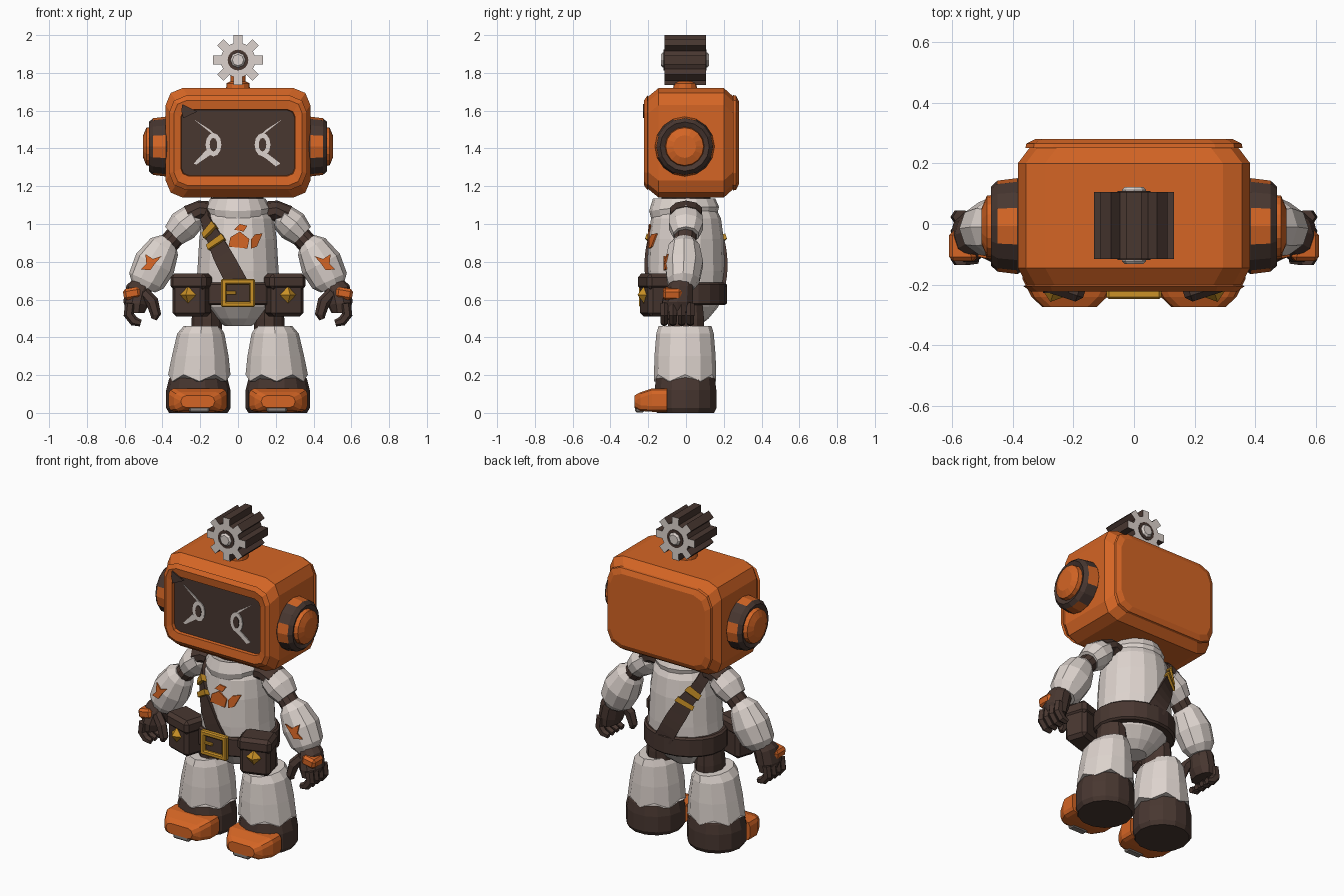
import bpy, bmesh
from math import sin, cos, pi, radians, sqrt
from mathutils import Vector, Matrix

if "Cube" in bpy.data.objects:
    bpy.data.objects.remove(bpy.data.objects["Cube"])


def material(name, r, g, b):
    m = bpy.data.materials.new(name)
    m.use_nodes = True
    m.diffuse_color = (r, g, b, 1)
    m.node_tree.nodes["Principled BSDF"].inputs["Base Color"].default_value = (r, g, b, 1)
    return m


ORANGE = material("orange paint", .66, .13, .018)
DARK = material("dark brown", .065, .038, .03)
WHITE = material("warm white", .72, .65, .61)
GOLD = material("gold", .6, .29, .02)
GREY = material("worn grey", .25, .22, .2)


def finish(name, bm, mats, mirror="", rule=None):
    bmesh.ops.recalc_face_normals(bm, faces=bm.faces)
    if rule:
        for f in bm.faces:
            f.material_index = rule(f)
    me = bpy.data.meshes.new(name)
    bm.to_mesh(me)
    bm.free()
    ob = bpy.data.objects.new(name, me)
    bpy.context.collection.objects.link(ob)
    for m in mats if isinstance(mats, list) else [mats]:
        me.materials.append(m)
    if mirror:
        mod = ob.modifiers.new("Mirror", "MIRROR")
        mod.use_axis = [a in mirror for a in "xyz"]
    return ob


def loft(name, rings, mats, mirror="", rule=None):
    """Skin a list of equal point rings and cap both ends."""
    bm = bmesh.new()
    rows = [[bm.verts.new(p) for p in r] for r in rings]
    for a, b in zip(rows, rows[1:]):
        for i in range(len(a)):
            j = (i + 1) % len(a)
            bm.faces.new((a[i], a[j], b[j], b[i]))
    bm.faces.new(rows[0])
    bm.faces.new(rows[-1])
    return finish(name, bm, mats, mirror, rule)


def oval(cx, cy, z, rx, ry, n=16):
    return [Vector((cx + rx * cos(2 * pi * i / n), cy + ry * sin(2 * pi * i / n), z)) for i in range(n)]


def disc(x, y, z, r, axis, n=16):
    pts = [(r * cos(2 * pi * i / n), r * sin(2 * pi * i / n)) for i in range(n)]
    return [Vector((x, y + a, z + b) if axis == "x" else (x + a, y, z + b)) for a, b in pts]


def rrect(y, hx, hz, c, cx=0, cz=1.43):
    """Rounded rectangle ring facing along y."""
    pts = []
    for k, (sx, sz) in enumerate(((1, 1), (-1, 1), (-1, -1), (1, -1))):
        for a in (0, 45, 90):
            t = radians(a + 90 * k)
            pts.append(Vector((cx + sx * (hx - c) + c * cos(t), y, cz + sz * (hz - c) + c * sin(t))))
    return pts


def limb(name, path, mat, n=10):
    """Mirrored tube through (x, y, z, in-plane radius, depth radius)."""
    rings = []
    for i, (x, y, z, ru, rv) in enumerate(path):
        a, b = path[max(i - 1, 0)], path[min(i + 1, len(path) - 1)]
        d = Vector((b[0] - a[0], 0, b[2] - a[2])).normalized()
        u = Vector((-d.z, 0, d.x))
        rings.append([Vector((x, y, z)) + u * ru * cos(2 * pi * k / n) + Vector((0, rv * sin(2 * pi * k / n), 0))
                      for k in range(n)])
    return loft(name, rings, mat, "x")


def box(name, c, size, mat, bevel=.01, turn=0, tilt=0, mirror=""):
    bm = bmesh.new()
    bmesh.ops.create_cube(bm, size=1, matrix=Matrix.Translation(c) @ Matrix.Rotation(radians(turn), 4, "Z")
                          @ Matrix.Rotation(radians(tilt), 4, "Y") @ Matrix.Diagonal((*size, 1)))
    if bevel:
        bmesh.ops.bevel(bm, geom=bm.edges[:], offset=bevel, segments=1, affect="EDGES")
    return finish(name, bm, mat, mirror)


def plate(name, outline, surface, mat, mirror=""):
    """Thin patch laid on a surface given as y = surface(x, z)."""
    rings = [[Vector((x, surface(x, z) - t, z)) for x, z in outline] for t in (0, .008)]
    return loft(name, rings, mat, mirror)


def interp(table, z):
    for a, b in zip(table, table[1:]):
        if z <= b[0]:
            t = max(0, (z - a[0]) / (b[0] - a[0]))
            return [p + (q - p) * t for p, q in zip(a, b)][1:]
    return table[-1][1:]


# Torso, neck and collar
TORSO = [(.46, .07, .07), (.5, .13, .12), (.56, .19, .17), (.64, .225, .2), (.75, .215, .205),
         (.92, .205, .2), (1.03, .19, .185), (1.1, .15, .15), (1.13, .12, .12)]
loft("torso", [oval(0, 0, *r) for r in TORSO], WHITE)
loft("neck", [oval(0, 0, z, .135, .13) for z in (1.08, 1.17)], DARK)
collar = [oval(0, -.01, z, rx, ry) for z, rx, ry in
          ((1.05, .165, .175), (1.09, .175, .185), (1.135, .145, .165), (1.125, .12, .13))]
for p in collar[0] + collar[1]:
    p.z += .12 * min(0, p.y + .02)
loft("collar", collar, WHITE)


def chest(x, z):
    rx, ry = interp(TORSO, z)
    return -ry * sqrt(max(0, 1 - (x / rx) ** 2))


for i, shape in enumerate((
        [(-.05, .88), (.05, .87), (.06, .92), (.01, .96), (-.04, .93)],
        [(.07, .87), (.1, .88), (.13, .95), (.09, .945), (.07, .92)],
        [(-.02, .97), (.01, 1.0), (.05, .99), (.03, .96)])):
    plate(f"chest_paint_{i + 1}", shape, chest, ORANGE)

# Shoulder strap wraps front and back from the right shoulder
PATH = [(.66, -87), (.8, -107), (.92, -126), (1.03, -153), (1.09, -180)]


def band(name, z0, z1, lift, width, mat, steps):
    rings = []
    for i in range(steps + 1):
        z = z0 + (z1 - z0) * i / steps
        t = radians(interp(PATH, z)[0])
        f = (t + pi) / (pi / 2)
        ring = []
        for side, off in ((-1, -.01), (1, -.01), (1, lift), (-1, lift)):
            a, h = t + side * .22 * width * min(1, f * 1.3), z + side * width * (.035 - .015 * f)
            rx, ry = interp(TORSO, h)
            ring.append(Vector(((rx + off) * cos(a), min(0, (ry + off) * sin(a)), h + off * (1 - f))))
        rings.append(ring)
    return loft(name, rings, mat, "y")


band("shoulder_strap", .66, 1.09, .016, 1, DARK, 10)
for i, z in enumerate((.885, .945)):
    band(f"strap_buckle_{i + 1}", z, z + .025, .028, 1.15, GOLD, 1)

# Belt, buckle and pouches
loft("belt", [oval(0, 0, z, rx, ry, 20) for z, rx, ry in
              ((.57, .235, .205), (.58, .247, .216), (.68, .247, .216), (.69, .235, .205))], DARK)
box("buckle_back", (0, -.215, .635), (.15, .03, .13), DARK, .005)
for s in (-1, 1):
    box("buckle_side", (s * .075, -.23, .635), (.03, .035, .15), GOLD, .007)
    box("buckle_bar", (0, -.23, .635 + s * .06), (.16, .035, .03), GOLD, .007)
box("buckle_prong", (-.04, -.232, .635), (.06, .02, .018), GOLD, .004)
turn = 18
box("pouches", (.245, -.155, .61), (.18, .14, .2), DARK, .02, turn, mirror="x")
box("pouch_flaps", (.245, -.157, .695), (.2, .155, .085), DARK, .02, turn, mirror="x")
bm = bmesh.new()
bmesh.ops.create_cone(bm, cap_ends=True, segments=4, radius1=.045, radius2=0, depth=.035,
                      matrix=Matrix.Translation((.27, -.24, .625)) @ Matrix.Rotation(radians(turn), 4, "Z")
                      @ Matrix.Rotation(pi / 2, 4, "X"))
finish("pouch_studs", bm, GOLD, "x")

# Arms
limb("shoulder_joints", [(.15, 0, 1.06, .06, .08), (.2, 0, 1.07, .055, .09), (.26, 0, 1.04, .06, .085)], DARK)
limb("upper_arms", [(.2, 0, 1.04, .05, .06), (.235, 0, 1.035, .075, .09), (.29, 0, .99, .085, .095),
                    (.34, 0, .94, .065, .07)], WHITE)
limb("elbows", [(.31, 0, .96, .055, .06), (.4, -.01, .86, .055, .06)], DARK)
limb("forearms", [(.365, -.01, .91, .05, .06), (.39, -.01, .88, .085, .085), (.44, -.01, .79, .112, .105),
                  (.485, -.015, .7, .1, .09), (.5, -.02, .66, .065, .065)], WHITE)


def forearm_front(x, z):
    d = (x - .44) * .9 + (z - .79) * .44
    return -.012 - .1 * sqrt(max(0, 1 - (d / .112) ** 2))


plate("forearm_paint", [(.405, .83), (.45, .815), (.49, .84), (.485, .79), (.515, .76), (.465, .755), (.44, .79)],
      forearm_front, ORANGE, "x")

# Gloved hands
limb("palms", [(.495, -.02, .7, .05, .055), (.525, -.035, .65, .07, .075), (.54, -.045, .58, .068, .085),
               (.54, -.045, .53, .045, .08)], DARK)
for i in range(4):
    y = -.115 + i * .046
    limb(f"finger_{i + 1}", [(.57, y, .58, .028, .024), (.578, y, .52, .028, .024), (.55, y, .485, .026, .023),
                             (.515, y, .475, .018, .018)], DARK, 6)
limb("thumbs", [(.5, -.08, .64, .03, .03), (.455, -.1, .59, .034, .03), (.435, -.105, .52, .028, .026),
                (.445, -.105, .495, .015, .015)], DARK, 6)
box("knuckle_guards", (.562, -.072, .632), (.09, .1, .06), ORANGE, .014, tilt=10, mirror="x")

# Legs, boots and toe caps
loft("hips", [oval(.165, 0, z, r, r + .02, 10) for z, r in ((.4, .08), (.5, .08), (.6, .07))], DARK, "x")
legs = [oval(cx, -.005, z, rx, ry, 12) for z, cx, rx, ry in
        ((.185, .205, .165, .165), (.3, .2, .15, .162), (.42, .197, .125, .152), (.46, .192, .095, .14))]
for i, p in enumerate(legs[0]):
    p.z += .018 * (-1) ** i
loft("trouser_legs", legs, WHITE, "x")
loft("boots", [oval(.21, -.003, z, rx, ry, 14) for z, rx, ry in
               ((0, .155, .155), (.025, .17, .168), (.12, .17, .168), (.18, .155, .16), (.22, .13, .13))], DARK, "x")
loft("toe_caps", [rrect(y, hx, hz, .03, .213, cz) for y, hx, hz, cz in
                  ((-.1, .155, .062, .068), (-.18, .155, .062, .068), (-.24, .125, .05, .06), (-.273, .09, .032, .06))],
     ORANGE, "x")
box("toe_scuffs", (.205, -.245, .025), (.11, .05, .044), GREY, .008, mirror="x")

# Head shell with a recessed opening and a raised back panel
loft("head", [rrect(*r) for r in (
    (-.19, .3, .173, .04), (-.215, .303, .176, .04), (-.222, .34, .225, .07), (-.205, .365, .25, .09),
    (-.2, .352, .245, .09), (-.145, .383, .29, .09), (.2, .383, .29, .09), (.25, .345, .245, .09),
    (.25, .358, .252, .09), (.265, .355, .25, .09), (.28, .325, .22, .08))], ORANGE)
loft("face_screen", [rrect(y, .3, .173, .04) for y in (-.185, -.196)], DARK)
plate("screen_chip", [(-.3, 1.6), (-.295, 1.635), (-.215, 1.595), (-.29, 1.56)], lambda x, z: -.22, DARK)


# Eyes and lashes
def oval_plate(name, cx, rx, rz, y, mat):
    pts = [(cx + rx * cos(i * pi / 6), 1.42 + rz * sin(i * pi / 6)) for i in range(12)]
    plate(name, pts, lambda x, z: y, mat)


for s, side in ((1, "left"), (-1, "right")):
    oval_plate(side + "_eye", s * .13, .042, .062, -.194, WHITE)
    oval_plate(side + "_pupil", s * .13, .02, .036, -.198, DARK)
    plate(side + "_brow", [(s * x, z) for x, z in ((.235, 1.555), (.15, 1.5), (.1, 1.455), (.135, 1.475))],
          lambda x, z: -.194, WHITE)
plate("left_eye_tail", [(.11, 1.37), (.16, 1.37), (.225, 1.32), (.2, 1.305), (.15, 1.345)],
      lambda x, z: -.194, WHITE)
plate("right_eye_tail", [(-.14, 1.37), (-.17, 1.39), (-.235, 1.32), (-.22, 1.315)],
      lambda x, z: -.194, WHITE)


# Ear pods: dark rims with orange panels on four sides, and orange domes
def ear_rule(f):
    c = f.calc_center_median()
    a, b = abs(c.y + .007), abs(c.z - 1.41)
    return int(.38 < c.x < .455 and max(a, b) > .13 and min(a, b) < .045)


loft("ear_rims", [disc(x, -.007, 1.41, r, "x") for x, r in
                  ((.35, .14), (.385, .158), (.45, .15), (.472, .13), (.46, .105))], [DARK, ORANGE], "x", ear_rule)
loft("ear_domes", [disc(x, -.007, 1.41, r, "x") for x, r in ((.44, .107), (.485, .1), (.502, .06))], ORANGE, "x")

# Gear on top
loft("gear_stem", [oval(0, -.005, z, r, r, 12) for z, r in ((1.7, .065), (1.745, .06), (1.755, .04), (1.79, .04))], ORANGE)
teeth = [(r * cos(k * pi / 4 + a), r * sin(k * pi / 4 + a))
         for k in range(8) for a, r in ((-.25, .092), (-.18, .134), (.18, .134), (.25, .092))]
loft("gear", [[Vector((x, y, 1.868 + z)) for x, z in teeth] for y in (-.115, .105)], [DARK, WHITE],
     rule=lambda f: int(len(f.verts) > 4))
loft("gear_bore", [disc(0, y, 1.868, .055, "y") for y in (-.119, .109)], DARK)
loft("gear_axle", [disc(0, y, 1.868, r, "y", 8) for y, r in ((-.132, .03), (-.122, .04), (.112, .04), (.122, .03))], WHITE)
